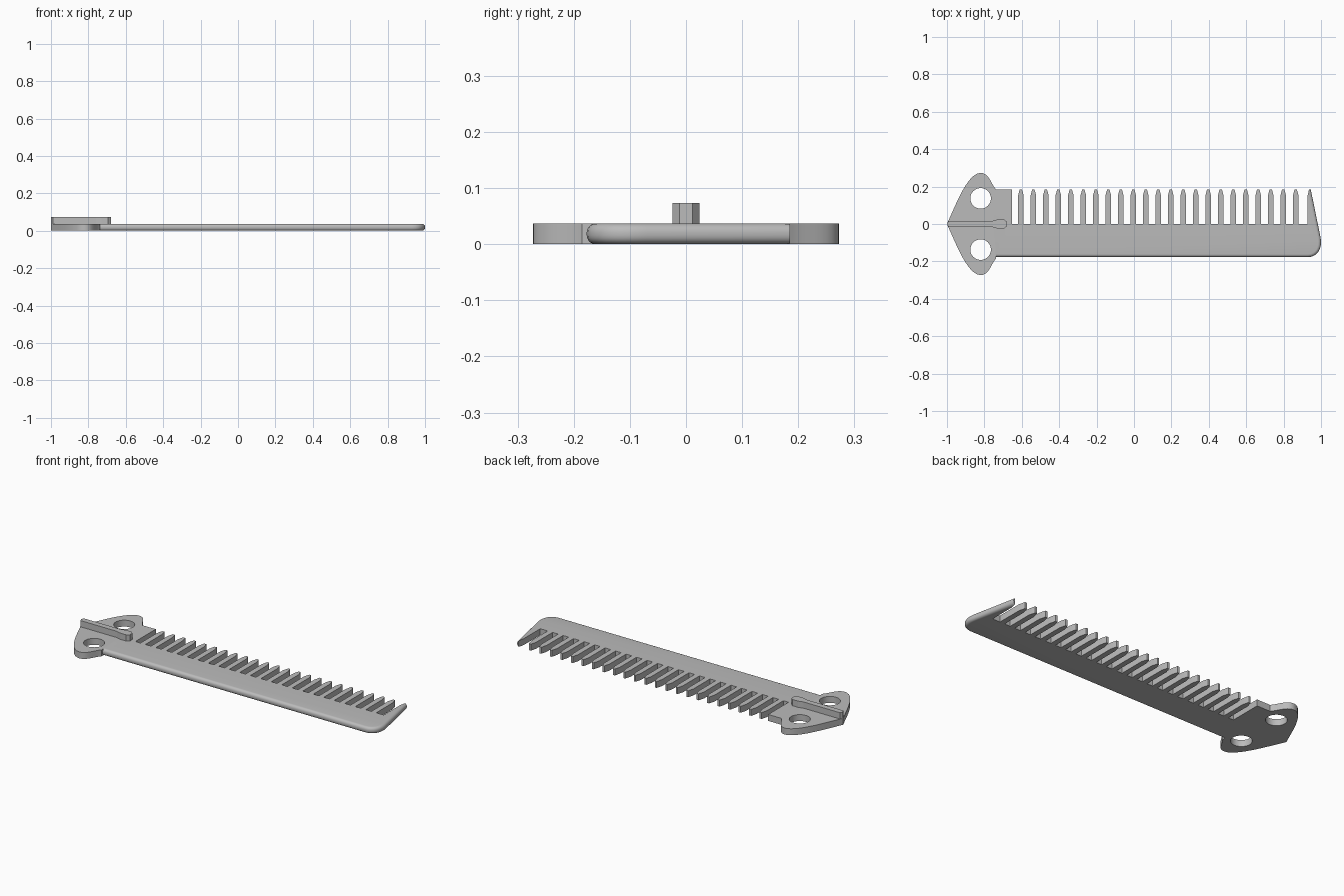
import bpy, bmesh, math
from mathutils import Vector

cube = bpy.data.objects.get("Cube")
if cube:
    bpy.data.objects.remove(cube, do_unlink=True)

THICK = 0.037
grey = bpy.data.materials.new("light grey plastic")
grey.use_nodes = True
grey.diffuse_color = (0.5, 0.5, 0.5, 1)
grey.node_tree.nodes["Principled BSDF"].inputs["Base Color"].default_value = (0.5, 0.5, 0.5, 1)


def prism(name, outlines, z0, z1, round_test=None):
    """Extrude flat outlines; round the rims whose midpoint passes round_test."""
    bm = bmesh.new()
    for pts in outlines:
        face = bm.faces.new([bm.verts.new((x, y, z0)) for x, y in pts])
        ext = bmesh.ops.extrude_face_region(bm, geom=[face])
        verts = [v for v in ext["geom"] if isinstance(v, bmesh.types.BMVert)]
        bmesh.ops.translate(bm, verts=verts, vec=(0, 0, z1 - z0))
    bmesh.ops.recalc_face_normals(bm, faces=bm.faces)
    if round_test:
        rims = [e for e in bm.edges
                if abs(e.verts[0].co.z - e.verts[1].co.z) < 1e-5
                and round_test((e.verts[0].co + e.verts[1].co) / 2)]
        bmesh.ops.bevel(bm, geom=rims, offset=0.016, segments=5, profile=0.5,
                        affect='EDGES', clamp_overlap=True)
    mesh = bpy.data.meshes.new(name)
    bm.to_mesh(mesh)
    bm.free()
    mesh.materials.append(grey)
    obj = bpy.data.objects.new(name, mesh)
    bpy.context.collection.objects.link(obj)
    return obj


def combine(target, other, operation):
    mod = target.modifiers.new(operation.title(), 'BOOLEAN')
    mod.operation, mod.object, mod.solver = operation, other, 'EXACT'
    bpy.context.view_layer.objects.active = target
    bpy.ops.object.modifier_apply(modifier=mod.name)
    bpy.data.objects.remove(other, do_unlink=True)


def bezier(a, b, c, d, n=8):
    pts = []
    for i in range(n):
        t = i / n
        s = 1 - t
        p = (Vector(a) * s**3 + Vector(b) * 3 * s * s * t
             + Vector(c) * 3 * s * t * t + Vector(d) * t**3)
        pts.append(tuple(p))
    return pts


def circle(cx, cy, r, n=40):
    return [(cx + r * math.cos(math.tau * i / n), cy + r * math.sin(math.tau * i / n))
            for i in range(n)]


# Comb blade: rounded spine, rounded front corner and slanted end
blade = [(-0.76, 0.185), (-0.76, -0.177), (0.93, -0.177)]
blade += bezier((0.93, -0.177), (0.98, -0.177), (1.01, -0.13), (0.997, -0.07))[1:]
blade += [(0.997, -0.07), (0.945, 0.185)]
comb = prism("comb_body", [blade], 0, THICK,
             lambda m: m.y < 0.18 and m.x > -0.7)

# Arrow-shaped head, mirrored about its long axis
half = bezier((-1, 0), (-0.95, 0.11), (-0.89, 0.272), (-0.82, 0.273), 12)
half += bezier((-0.82, 0.273), (-0.775, 0.273), (-0.765, 0.215), (-0.738, 0.185), 10)
half += [(-0.738, 0.185)]
outline = half + [(x, -y) for x, y in reversed(half[1:])]
head = prism("arrow_head", [outline], 0, THICK)
combine(comb, head, 'UNION')

# Gaps between the teeth, flared at the top so each tooth has a tapered tip
PITCH, HALF_TOOTH, TIP = 0.0668, 0.0155, 0.006
gaps = []
for i in range(24):
    left = -0.605 + PITCH * (i - 1)
    right = left + PITCH
    a, b = left + HALF_TOOTH, right - HALF_TOOTH
    ta, tb = left + TIP, right - TIP
    if i == 0:
        a = ta = -0.653
    if i == 23:
        b, tb = 0.928, 0.936
    gaps.append([(a, 0), (b, 0), (b, 0.15), (tb, 0.186), (tb, 0.22),
                 (ta, 0.22), (ta, 0.186), (a, 0.15)])
combine(comb, prism("tooth_gaps", gaps, -0.05, 0.1), 'DIFFERENCE')

# Two round holes through the head
holes = prism("head_holes", [circle(-0.82, s * 0.137, 0.055) for s in (1, -1)], -0.05, 0.1)
combine(comb, holes, 'DIFFERENCE')

# Raised ridge along the head, widening to a blunt point
side = [(-0.99, 0.016), (-0.76, 0.016), (-0.73, 0.024), (-0.695, 0.024)]
ridge_outline = [(-1, 0)] + side + [(-0.68, 0.012)]
ridge_outline += [(x, -y) for x, y in reversed(ridge_outline[1:])]
ridge = prism("head_ridge", [ridge_outline], THICK - 0.005, 0.073)

bpy.ops.object.select_all(action='DESELECT')
comb.select_set(True)
bpy.context.view_layer.objects.active = comb
bpy.ops.object.shade_smooth_by_angle(angle=math.radians(30))
